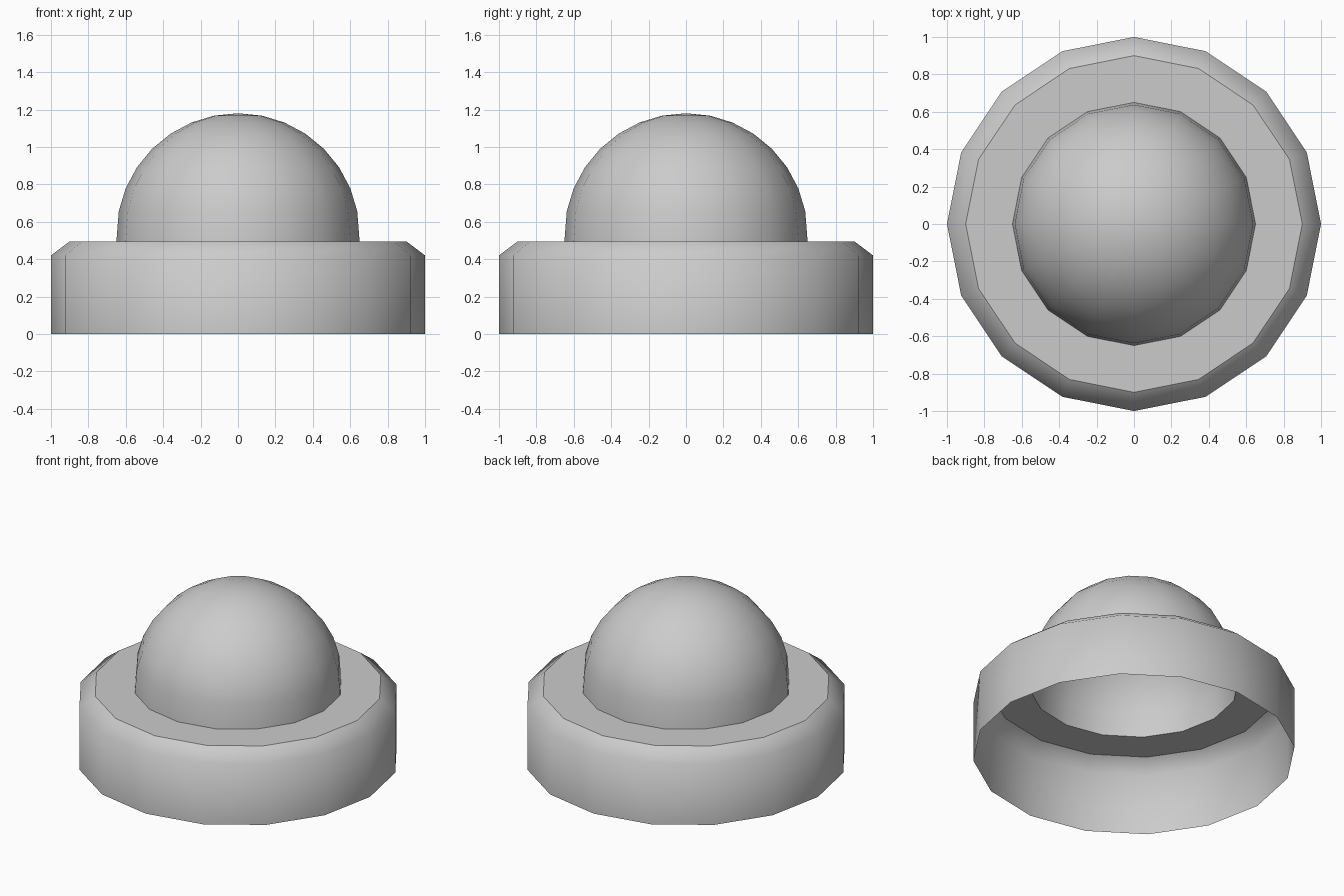
import bpy, bmesh, math

if "Cube" in bpy.data.objects:
    bpy.data.objects.remove(bpy.data.objects["Cube"])

SIDES = 16


def lathe(name, profile, flat_first=False):
    """Revolve (radius, z) points, listed bottom to top, into an open sheet."""
    bm = bmesh.new()
    rings = []
    for r, z in profile:
        if r == 0:
            rings.append([bm.verts.new((0, 0, z))] * SIDES)
        else:
            rings.append([bm.verts.new((r * math.cos(2 * math.pi * i / SIDES),
                                        r * math.sin(2 * math.pi * i / SIDES), z))
                          for i in range(SIDES)])
    for a, b in zip(rings, rings[1:]):
        for i in range(SIDES):
            j = (i + 1) % SIDES
            corners = [a[i], a[j], b[j], b[i]]
            bm.faces.new(list(dict.fromkeys(corners))).smooth = True
    # level faces stay flat, with a crisp border
    for f in bm.faces:
        f.normal_update()
        if f.normal.z > 0.999:
            f.smooth = False
            for e in f.edges:
                if abs(e.verts[0].co.length - e.verts[1].co.length) < 1e-4:
                    e.smooth = False
    mesh = bpy.data.meshes.new(name)
    bm.to_mesh(mesh)
    bm.free()
    obj = bpy.data.objects.new(name, mesh)
    bpy.context.collection.objects.link(obj)
    return obj


# Base: open-bottomed collar with bevelled rim and flat ledge;
# Dome: hollow hemisphere rising from the ledge, all one sheet
R, CENTRE_Z, LEDGE_Z = 0.65, 0.53, 0.495
base = [(1.0, 0.0), (1.0, 0.42), (0.9, LEDGE_Z), (R, LEDGE_Z)]
dome = [(R * math.cos(k * math.pi / 16), CENTRE_Z + R * math.sin(k * math.pi / 16))
        for k in range(1, 8)]
lathe("domed_push_button", base + dome + [(0, CENTRE_Z + R)])
